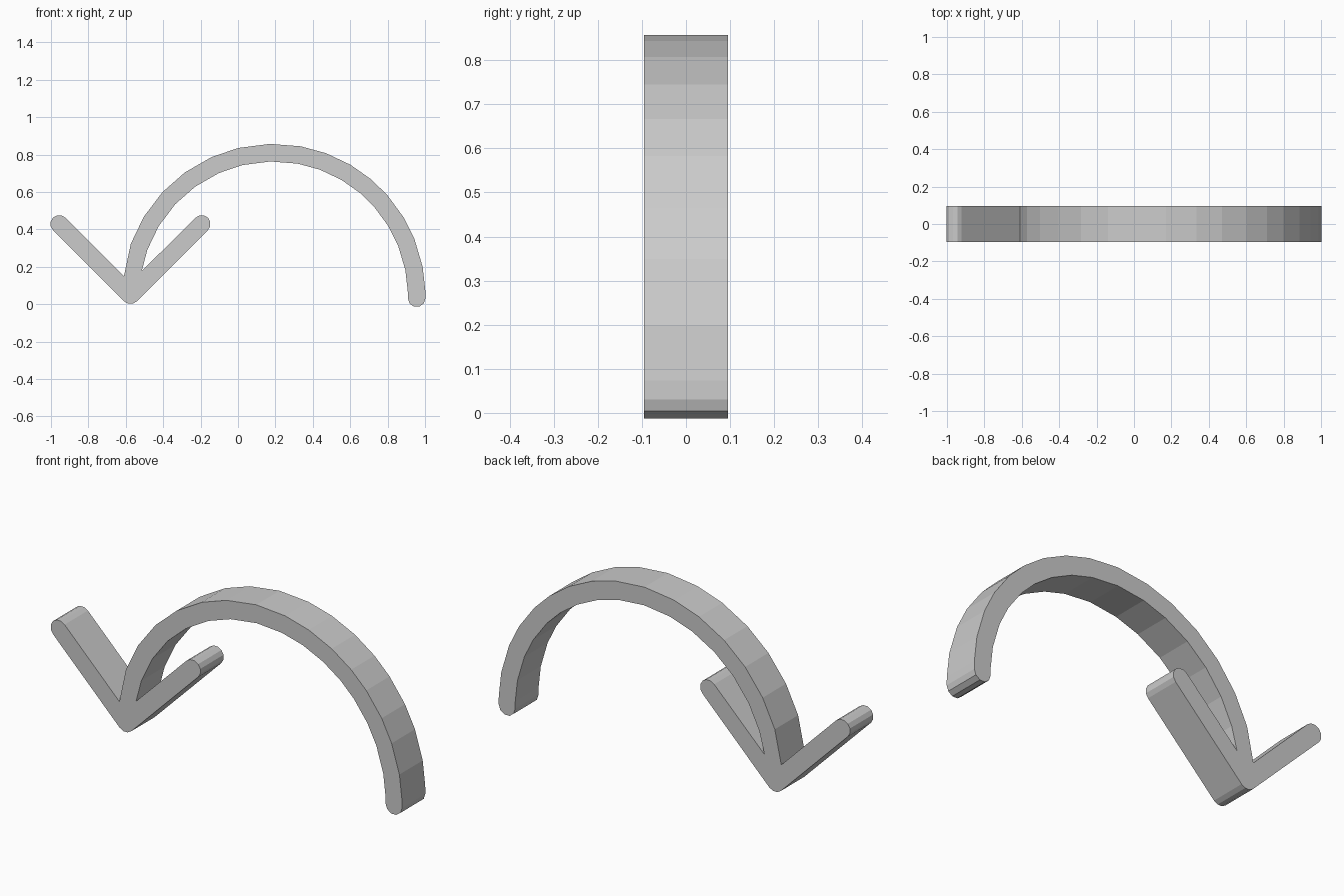
import bpy, bmesh
from math import cos, sin, radians

cube = bpy.data.objects.get("Cube")
if cube:
    bpy.data.objects.remove(cube, do_unlink=True)

DEPTH = 0.19                 # thickness along y
HALF = 0.047                 # half the width of every bar
CENTRE = (0.19, 0.045)       # centre of the arc
OUTER, INNER = 0.812, 0.718
TIP = (-0.575, 0.048)
REACH = 0.381                # sideways and upward run of each head bar

# Directions of the facet corners along the arc, in degrees
ARC = [-1, 2, 11, 22, 31, 41.5, 50, 59.6, 69.8, 79.7, 91.4,
       103.4, 114, 125.7, 137, 148.7, 160]


def polar(centre, radius, degrees):
    a = radians(degrees)
    return (centre[0] + radius * cos(a), centre[1] + radius * sin(a))


def cap(centre, start, end, steps):
    """Rounded bar end as a fan of points."""
    return [polar(centre, HALF, start + (end - start) * i / steps)
            for i in range(steps + 1)]


left_end = (TIP[0] - REACH, TIP[1] + REACH)
right_end = (TIP[0] + REACH, TIP[1] + REACH)
foot = polar(CENTRE, (OUTER + INNER) / 2, ARC[0])

# Outline, counter-clockwise from the arrow tip
outline = cap(TIP, 225, 315, 3)
outline += cap(right_end, -45, 135, 6)
outline.append((-0.515, 0.176))                       # inner crotch
outline += [polar(CENTRE, INNER, a) for a in reversed(ARC)]
outline += cap(foot, 180, 360, 5)[1:-1]               # rounded foot
outline += [polar(CENTRE, OUTER, a) for a in ARC]
outline.append((-0.61, 0.149))                        # outer crotch
outline += cap(left_end, 45, 225, 6)

# Extrude the outline into a solid
bm = bmesh.new()
face = bm.faces.new([bm.verts.new((x, -DEPTH / 2, z)) for x, z in outline])
extruded = bmesh.ops.extrude_face_region(bm, geom=[face])["geom"]
moved = [g for g in extruded if isinstance(g, bmesh.types.BMVert)]
bmesh.ops.translate(bm, verts=moved, vec=(0, DEPTH, 0))
bmesh.ops.recalc_face_normals(bm, faces=bm.faces)
bmesh.ops.triangulate(bm, faces=[f for f in bm.faces if len(f.verts) > 4])
mesh = bpy.data.meshes.new("curved_arrow")
bm.to_mesh(mesh)
bm.free()

# Plain grey material
grey = bpy.data.materials.new("light_grey")
grey.use_nodes = True
colour = (0.6, 0.6, 0.6, 1)
grey.diffuse_color = colour
grey.node_tree.nodes["Principled BSDF"].inputs["Base Color"].default_value = colour
mesh.materials.append(grey)

arrow = bpy.data.objects.new("curved_arrow", mesh)
bpy.context.collection.objects.link(arrow)
